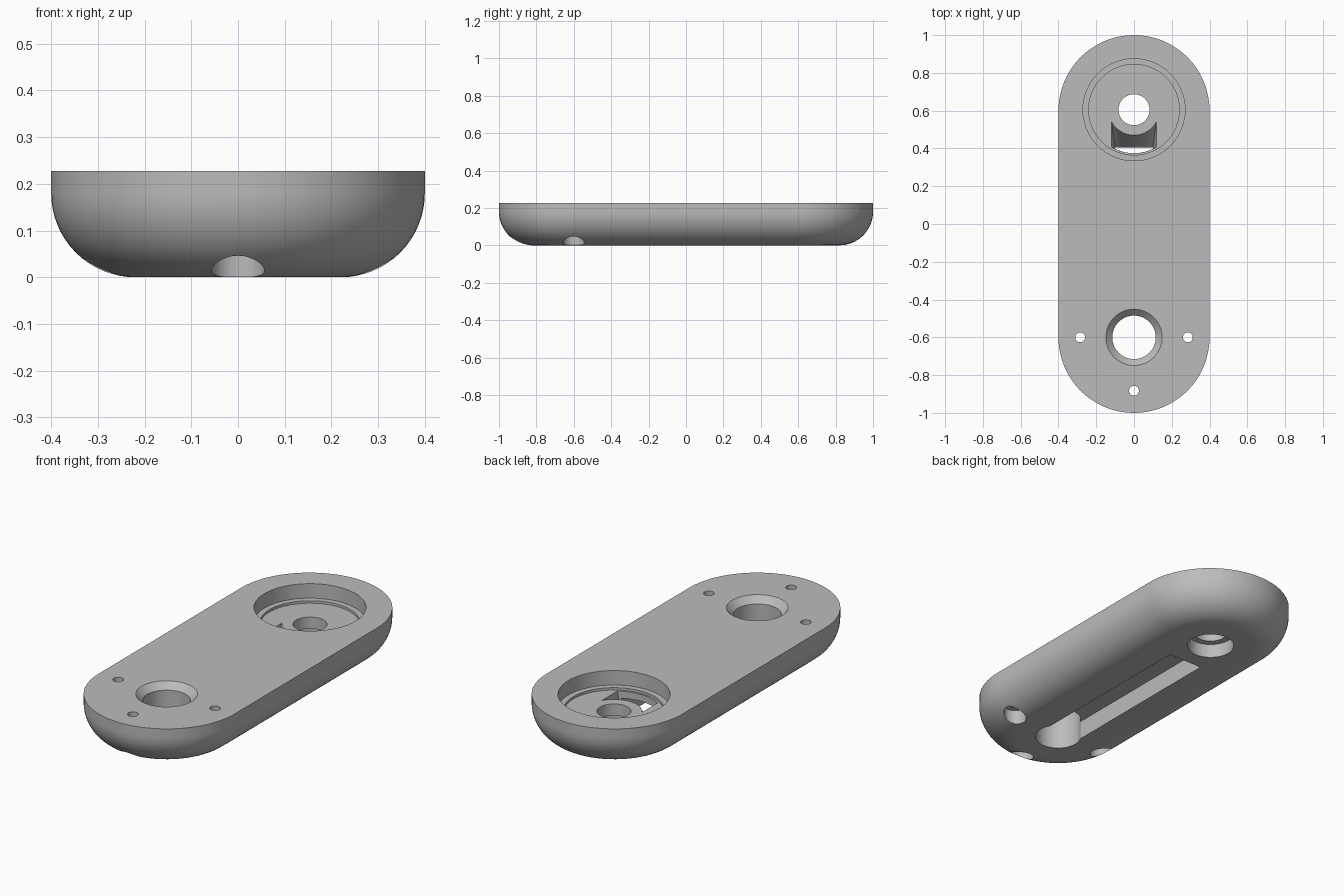
import bpy, bmesh
from math import sin, cos, pi, sqrt, radians, asin

default = bpy.data.objects.get("Cube")
if default:
    bpy.data.objects.remove(default, do_unlink=True)

W, H, FILLET = 0.4, 0.227, 0.18      # half width, height, bottom rounding
BACK, FRONT = 0.605, -0.6            # centres of the two ends

grey = bpy.data.materials.new("plain grey")
grey.use_nodes = True
grey.diffuse_color = (0.5, 0.5, 0.5, 1)
grey.node_tree.nodes["Principled BSDF"].inputs["Base Color"].default_value = (0.5, 0.5, 0.5, 1)


def loft(name, rings):
    """Solid through closed rings of points, listed from bottom to top."""
    bm = bmesh.new()
    loops = [[bm.verts.new(p) for p in ring] for ring in rings]
    n = len(loops[0])
    for a, b in zip(loops, loops[1:]):
        for i in range(n):
            j = (i + 1) % n
            bm.faces.new((a[i], a[j], b[j], b[i]))
    bm.faces.new(loops[0][::-1])
    bm.faces.new(loops[-1])
    bmesh.ops.recalc_face_normals(bm, faces=bm.faces)
    mesh = bpy.data.meshes.new(name)
    bm.to_mesh(mesh)
    bm.free()
    mesh.materials.append(grey)
    obj = bpy.data.objects.new(name, mesh)
    bpy.context.collection.objects.link(obj)
    return obj


def stadium(r, z, steps=40):
    """Ring of two half circles, one at each end."""
    ring = []
    for centre, start in ((1 - W, 0), (W - 1, pi)):
        for i in range(steps + 1):
            a = start + pi * i / steps
            ring.append((r * cos(a), centre + r * sin(a), z))
    return ring


def turned(name, x, y, profile, steps=64):
    """Round solid from (radius, height) pairs."""
    return loft(name, [[(x + r * cos(2 * pi * i / steps), y + r * sin(2 * pi * i / steps), z)
                        for i in range(steps)] for r, z in profile])


def arc(r, half_x, z, steps=16):
    """Arc around the back centre, on its front side, from -x to +x."""
    return [(x, BACK - sqrt(r * r - x * x), z)
            for x in (half_x * (2 * i / steps - 1) for i in range(steps + 1))]


# Body: straight rim over a rounded underside
rings = []
for i in range(17):
    a = pi / 2 * i / 16
    rings.append(stadium(W - FILLET * (1 - sin(a)), FILLET * (1 - cos(a))))
rings.append(stadium(W, H))
body = loft("body", rings)

cutters = []
# Stepped round pocket with its axle hole and the recess below it
cutters.append(turned("pocket_cutter", 0, BACK, [(0.27, 0.15), (0.27, 0.3)]))
cutters.append(turned("pocket_step_cutter", 0, BACK, [(0.24, 0.137), (0.24, 0.2)]))
cutters.append(turned("axle_hole_cutter", 0, BACK, [(0.082, -0.1), (0.082, 0.2)]))
cutters.append(turned("axle_recess_cutter", 0, BACK, [(0.117, -0.1), (0.117, 0.075)]))

# Front hole with a countersunk rim
cutters.append(turned("front_hole_cutter", 0, FRONT, [(0.115, -0.1), (0.115, 0.193), (0.149, H), (0.149, 0.3)]))

# Long channel underneath
s, end = 0.1, 0.405
cutters.append(loft("channel_cutter", [[(-s, FRONT, z), (s, FRONT, z), (s, end, z), (-s, end, z)]
                                       for z in (-0.1, 0.1)]))

# Sloped passage from the pocket floor into the channel
low_back = [(x, end + 0.001, 0.002) for x, y, z in arc(0.135, 0.1, 0)]
low = arc(0.23, 0.1, 0.002) + low_back[::-1]
high = arc(0.23, 0.118, 0.137) + arc(0.135, 0.118, 0.137)[::-1]
top = [(x, y, 0.18) for x, y, z in high]
cutters.append(loft("passage_cutter", [low, high, top]))

# Three screw holes with head recesses from below
for i, (x, y) in enumerate(((0.285, FRONT), (-0.285, FRONT), (0, -0.883))):
    cutters.append(turned(f"screw_hole_cutter_{i}", x, y,
                          [(0.057, -0.1), (0.057, 0.08), (0.026, 0.08), (0.026, 0.3)], 32))

# Cut everything out of the body, then drop the cutters
bpy.ops.object.select_all(action='DESELECT')
bpy.context.view_layer.objects.active = body
body.select_set(True)
for cutter in cutters:
    cutter.hide_render = True
    mod = body.modifiers.new(cutter.name, 'BOOLEAN')
    mod.operation = 'DIFFERENCE'
    mod.solver = 'EXACT'
    mod.object = cutter
    bpy.ops.object.modifier_apply(modifier=mod.name)
    bpy.data.objects.remove(cutter, do_unlink=True)

# Smooth walls, flat floors, crisp edges
bpy.ops.object.shade_smooth_by_angle(angle=radians(30))
weighted = body.modifiers.new("weighted_normals", 'WEIGHTED_NORMAL')
weighted.keep_sharp = True
